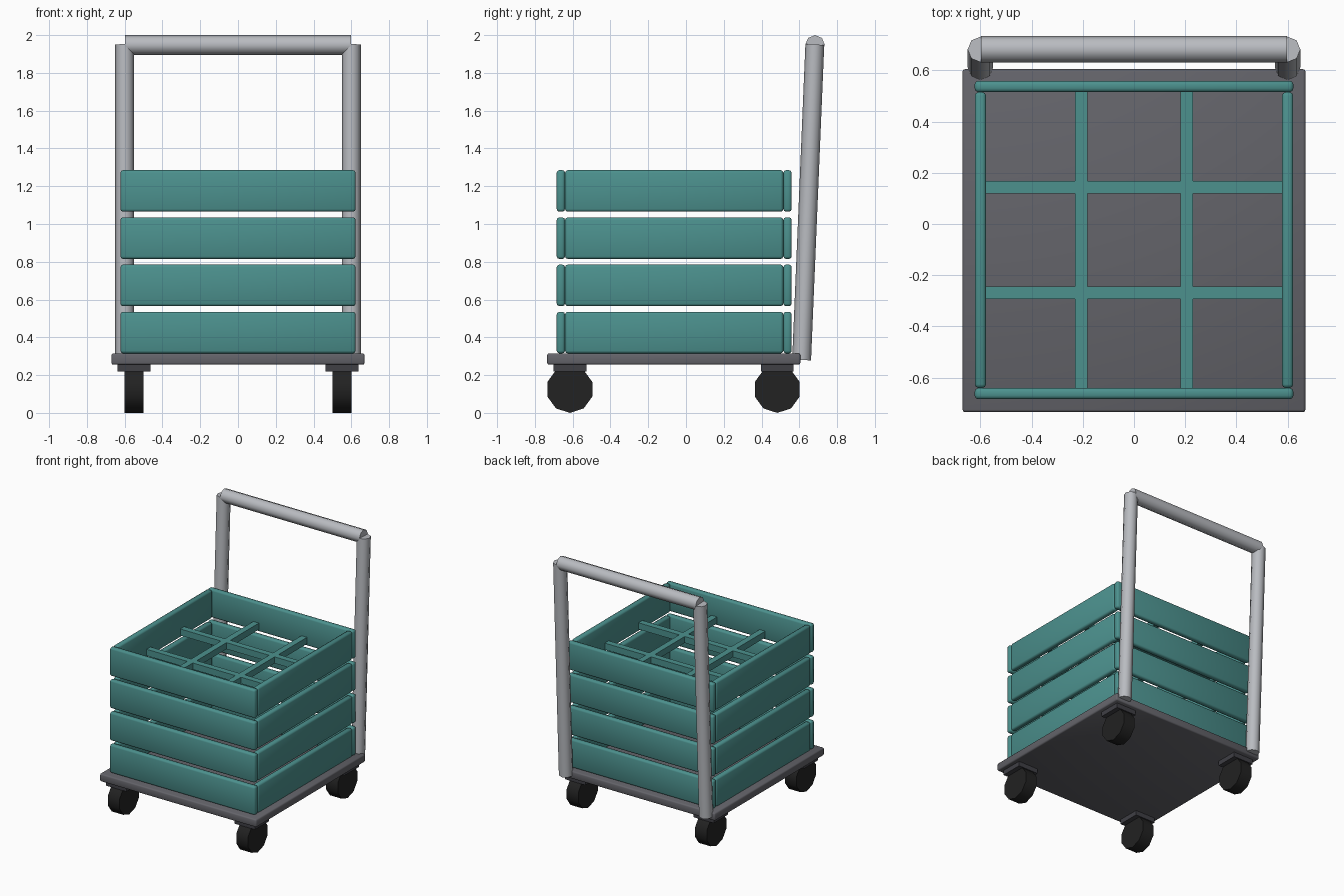
import bpy
import math
from mathutils import Vector

if "Cube" in bpy.data.objects:
    bpy.data.objects.remove(bpy.data.objects["Cube"], do_unlink=True)


def material(name, color):
    mat = bpy.data.materials.new(name)
    mat.use_nodes = True
    mat.diffuse_color = (*color, 1)
    mat.node_tree.nodes["Principled BSDF"].inputs["Base Color"].default_value = (*color, 1)
    return mat


TEAL = material("teal paint", (0.072, 0.283, 0.27))
DECK = material("deck grey", (0.127, 0.127, 0.144))
STEEL = material("light steel", (0.485, 0.5, 0.53))
BRACKET = material("dark bracket", (0.05, 0.05, 0.06))
RUBBER = material("black rubber", (0.016, 0.016, 0.016))


def finish(obj, name, mat):
    obj.name = name
    obj.data.name = name
    obj.data.materials.append(mat)
    return obj


def box(name, center, size, mat, bevel=0.0):
    bpy.ops.mesh.primitive_cube_add(size=1, location=center)
    obj = finish(bpy.context.object, name, mat)
    obj.scale = size
    bpy.ops.object.transform_apply(location=False, rotation=False, scale=True)
    if bevel:
        mod = obj.modifiers.new("rounded edges", "BEVEL")
        mod.width = bevel
        mod.segments = 2
        bpy.ops.object.shade_smooth()
    return obj


def rod(name, start, end, radius, sides, mat, turn=0.0):
    start, end = Vector(start), Vector(end)
    axis = end - start
    bpy.ops.mesh.primitive_cylinder_add(
        vertices=sides, radius=radius, depth=axis.length, location=(start + end) / 2)
    obj = finish(bpy.context.object, name, mat)
    obj.rotation_mode = "QUATERNION"
    obj.rotation_quaternion = axis.to_track_quat("Z", "Y")
    for v in obj.data.vertices:
        x, y = v.co.x, v.co.y
        v.co.x = x * math.cos(turn) - y * math.sin(turn)
        v.co.y = x * math.sin(turn) + y * math.cos(turn)
    bpy.ops.object.shade_smooth_by_angle(angle=math.radians(50))
    return obj


# Flat deck
box("deck", (0, -0.065, 0.285), (1.34, 1.34, 0.06), DECK, 0.01)

# Castors
for side, x in (("right", -0.55), ("left", 0.55)):
    for end, y in (("front", -0.615), ("back", 0.483)):
        box(f"{end}_{side}_bracket", (x, y, 0.238), (0.174, 0.174, 0.04), BRACKET)
        rod(f"{end}_{side}_wheel", (x - 0.05, y, 0.125), (x + 0.05, y, 0.125),
            0.125, 10, RUBBER)

# Slatted crate: four tiers of boards
CRATE_Y = -0.0625
for tier in range(4):
    z = 0.425 + 0.25 * tier
    for sign, end, side in ((-1, "front", "right"), (1, "back", "left")):
        box(f"{end}_board_{tier + 1}", (0, CRATE_Y + sign * 0.6, z),
            (1.245, 0.044, 0.22), TEAL, 0.014)
        box(f"{side}_board_{tier + 1}", (sign * 0.6, CRATE_Y, z),
            (0.044, 1.155, 0.22), TEAL, 0.014)

# Divider lattice inside the top tier
for i, offset in enumerate((-0.206, 0.206)):
    box(f"long_divider_{i + 1}", (offset, CRATE_Y, 1.108), (0.048, 1.16, 0.05), TEAL)
    box(f"cross_divider_{i + 1}", (0, CRATE_Y + offset, 1.108), (1.16, 0.048, 0.05), TEAL)

# Leaning push handle
for side, x in (("right", -0.6), ("left", 0.6)):
    rod(f"{side}_handle_post", (x, 0.612, 0.28), (x, 0.682, 1.95), 0.05, 8, STEEL)
rod("handle_bar", (-0.597, 0.683, 1.948), (0.597, 0.683, 1.948), 0.052, 8, STEEL)
